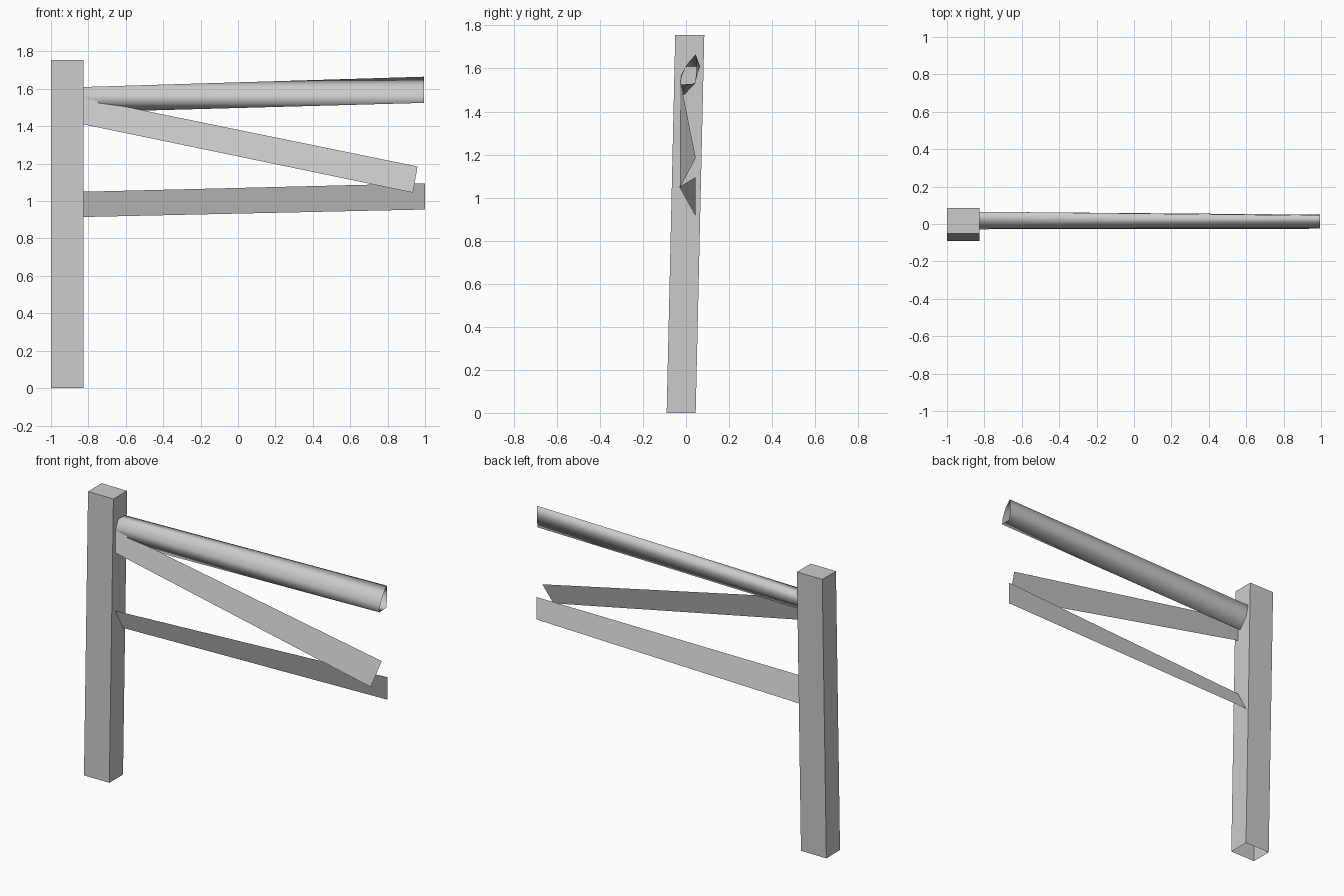
import bpy
import bmesh
from mathutils import Matrix, Vector

old = bpy.data.objects.get("Cube")
if old:
    bpy.data.objects.remove(old, do_unlink=True)

# Single plain grey
grey = bpy.data.materials.new("plain grey")
grey.use_nodes = True
colour = (0.6, 0.6, 0.6, 1)
grey.diffuse_color = colour
grey.node_tree.nodes["Principled BSDF"].inputs["Base Color"].default_value = colour

POST_LEFT, POST_RIGHT, POST_TOP = -1.0, -0.825, 1.755


def add_object(name, bm):
    mesh = bpy.data.meshes.new(name)
    bm.to_mesh(mesh)
    bm.free()
    mesh.materials.append(grey)
    obj = bpy.data.objects.new(name, mesh)
    bpy.context.collection.objects.link(obj)
    return obj


def add_sheet(name, corners):
    """Thin twisted board, corners from bottom left round to bottom right."""
    bm = bmesh.new()
    bm.faces.new([bm.verts.new(c) for c in corners])
    add_object(name, bm)


# Post: slightly leaning square column, open underneath
bm = bmesh.new()
bmesh.ops.create_cube(bm, size=1)
bm.normal_update()
bmesh.ops.delete(bm, geom=[f for f in bm.faces if f.normal.z < -0.5],
                 context='FACES_ONLY')
bmesh.ops.scale(bm, vec=(POST_RIGHT - POST_LEFT, 0.135, POST_TOP), verts=bm.verts)
lean = Matrix.Identity(4)
lean[1][2] = 0.04 / POST_TOP
bmesh.ops.transform(bm, matrix=lean, verts=bm.verts)
bmesh.ops.translate(bm, vec=Vector(((POST_LEFT + POST_RIGHT) / 2, -0.0025, POST_TOP / 2)),
                    verts=bm.verts)
add_object("post", bm)

# Lower rail and diagonal brace
add_sheet("lower_rail", [(POST_RIGHT, 0.045, 0.915), (POST_RIGHT, -0.03, 1.05),
                         (1, 0.045, 1.095), (1, 0.045, 0.955)])
add_sheet("diagonal_brace", [(POST_RIGHT, -0.028, 1.41), (POST_RIGHT, -0.028, 1.55),
                             (0.96, 0.045, 1.185), (0.935, -0.028, 1.045)])

# Upper pole: hollow rough log, bridged between two uneven end rings
inner = [(0.065, 1.61), (0, 1.61), (-0.025, 1.565),
         (-0.025, 1.525), (-0.01, 1.475), (0.045, 1.54)]
outer = [(0.045, 1.665), (0.005, 1.62), (-0.02, 1.565),
         (-0.025, 1.525), (0.042, 1.53), (0.05, 1.6)]
bm = bmesh.new()
a = [bm.verts.new((POST_RIGHT, y, z)) for y, z in inner]
b = [bm.verts.new((0.995, y, z)) for y, z in outer]
for i in range(len(a)):
    j = (i + 1) % len(a)
    bm.faces.new((b[i], a[i], a[j], b[j])).smooth = True
add_object("upper_pole", bm)
